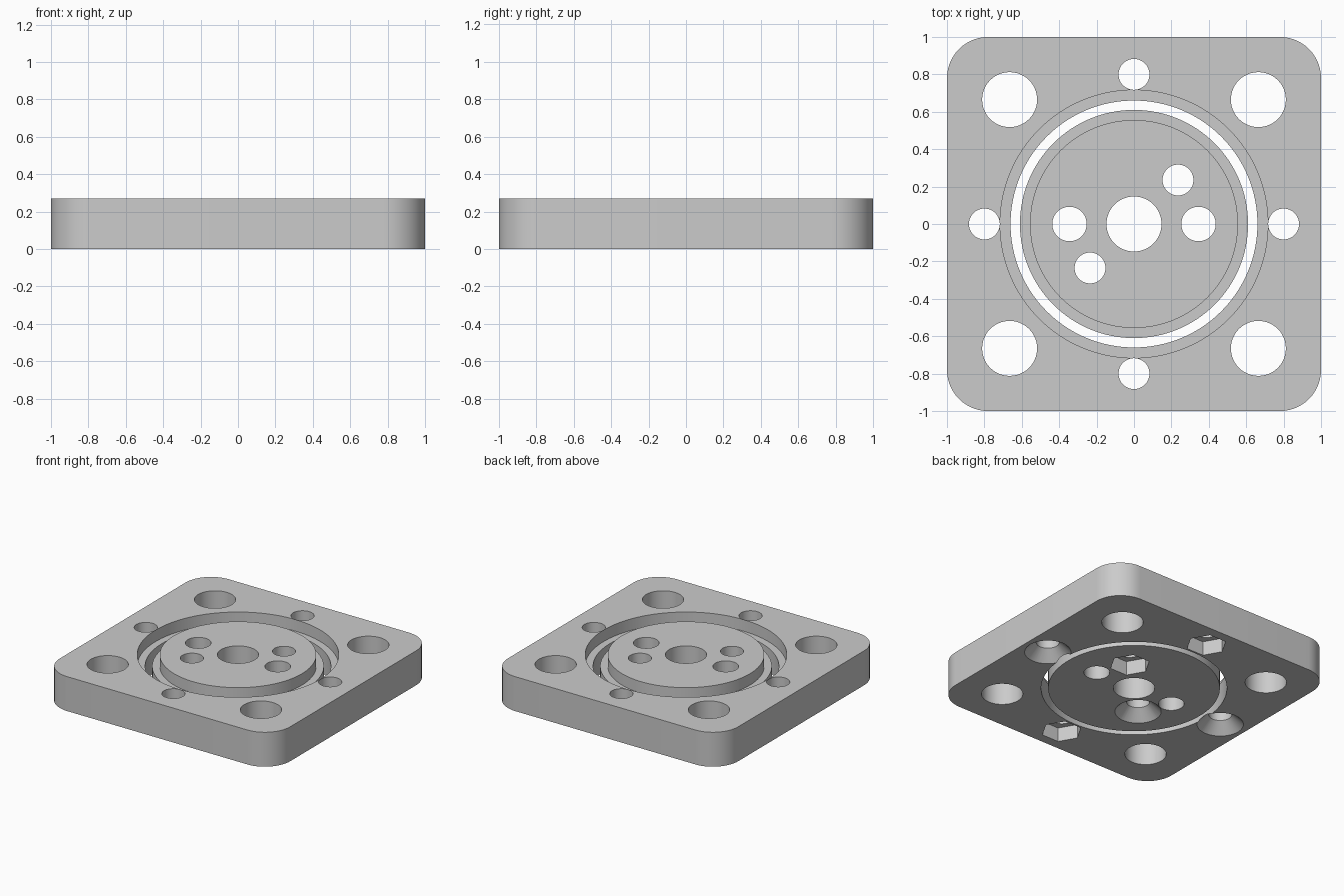
import bpy, bmesh, math
from mathutils import Matrix, Vector

HEIGHT = 0.27
LEDGE = 0.18      # height of the groove floor
HOLE = 0.0825     # small screw hole radius
BIG = 0.147       # corner and centre hole radius

cube = bpy.data.objects.get("Cube")
if cube:
    bpy.data.objects.remove(cube, do_unlink=True)

grey = bpy.data.materials.new("machined grey")
grey.use_nodes = True
grey.diffuse_color = (0.6, 0.6, 0.6, 1)
grey.node_tree.nodes["Principled BSDF"].inputs["Base Color"].default_value = (0.6, 0.6, 0.6, 1)


def make_object(name, bm):
    bmesh.ops.recalc_face_normals(bm, faces=bm.faces)
    mesh = bpy.data.meshes.new(name)
    bm.to_mesh(mesh)
    bm.free()
    obj = bpy.data.objects.new(name, mesh)
    bpy.context.collection.objects.link(obj)
    return obj


def cut(target, x, y, r_low, r_high, low, high, sides=48, turn=0.0):
    """Subtract an upright cylinder, cone or prism from the target."""
    bm = bmesh.new()
    place = Matrix.Translation((x, y, (low + high) / 2)) @ Matrix.Rotation(turn, 4, 'Z')
    bmesh.ops.create_cone(bm, cap_ends=True, segments=sides, radius1=r_low,
                          radius2=r_high, depth=high - low, matrix=place)
    cutter = make_object("cutter", bm)
    cutter.hide_render = True
    mod = target.modifiers.new("cut", 'BOOLEAN')
    mod.operation = 'DIFFERENCE'
    mod.solver = 'EXACT'
    mod.object = cutter
    bpy.context.view_layer.objects.active = target
    bpy.ops.object.modifier_apply(modifier=mod.name)
    bpy.data.objects.remove(cutter, do_unlink=True)


def through_hole(target, x, y, radius):
    cut(target, x, y, radius, radius, -0.1, HEIGHT + 0.1)


def countersunk_hole(target, x, y):
    through_hole(target, x, y, HOLE)
    cut(target, x, y, 0.206, HOLE, -0.04, 0.08)


def hex_nut_hole(target, x, y):
    through_hole(target, x, y, HOLE)
    # the first corner of the pocket points along x
    cut(target, x, y, 0.145, 0.145, -0.1, 0.11, sides=6, turn=math.pi / 6 * 3)


def finish(obj):
    obj.data.materials.clear()
    obj.data.materials.append(grey)
    bpy.ops.object.select_all(action='DESELECT')
    obj.select_set(True)
    bpy.context.view_layer.objects.active = obj
    bpy.ops.object.shade_smooth_by_angle(angle=math.radians(30))


# Square plate with rounded upright corners
bm = bmesh.new()
bmesh.ops.create_cube(bm, size=1, matrix=Matrix.Translation((0, 0, HEIGHT / 2))
                      @ Matrix.Diagonal((2, 2, HEIGHT, 1)))
uprights = [e for e in bm.edges
            if abs(e.verts[0].co.z - e.verts[1].co.z) > 0.1]
bmesh.ops.bevel(bm, geom=uprights, offset=0.22, segments=14, profile=0.5,
                affect='EDGES')
plate = make_object("outer_plate", bm)

# Stepped opening in the plate
cut(plate, 0, 0, 0.66, 0.66, -0.1, HEIGHT + 0.1, sides=128)
cut(plate, 0, 0, 0.716, 0.716, LEDGE, HEIGHT + 0.1, sides=128)

# Corner bolt holes and the four side screw holes
for sx in (-1, 1):
    for sy in (-1, 1):
        through_hole(plate, sx * 0.665, sy * 0.665, BIG)
for side in (-1, 1):
    countersunk_hole(plate, side * 0.8, 0)
    hex_nut_hole(plate, 0, side * 0.8)
finish(plate)

# Stepped inner disc, turned from its cross-section around the centre hole
section = [(BIG, 0), (0.61, 0), (0.61, LEDGE), (0.556, LEDGE),
           (0.556, HEIGHT), (BIG, HEIGHT)]
bm = bmesh.new()
verts = [bm.verts.new((r, 0, z)) for r, z in section]
edges = [bm.edges.new((verts[i - 1], v)) for i, v in enumerate(verts)]
bmesh.ops.spin(bm, geom=verts + edges, cent=Vector(), axis=(0, 0, 1),
               angle=math.tau, steps=128)
bmesh.ops.remove_doubles(bm, verts=bm.verts, dist=0.0001)
disc = make_object("inner_disc", bm)

# Disc holes
for side in (-1, 1):
    through_hole(disc, side * 0.345, 0, 0.092)
hex_nut_hole(disc, 0.235, 0.235)
countersunk_hole(disc, -0.235, -0.235)
finish(disc)
